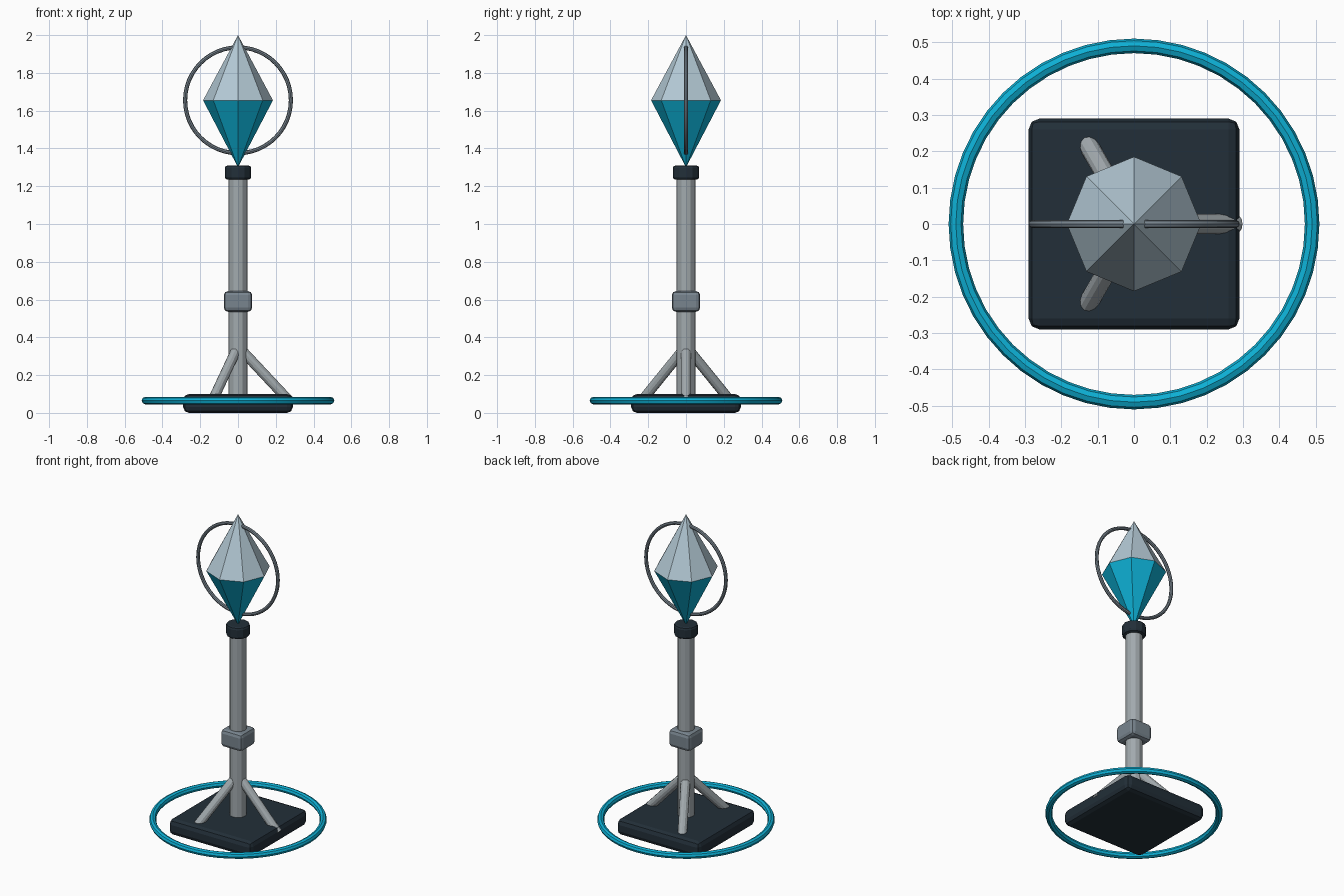
import bpy
import math
from mathutils import Vector

cube = bpy.data.objects.get("Cube")
if cube:
    bpy.data.objects.remove(cube, do_unlink=True)


def material(name, rgb):
    mat = bpy.data.materials.new(name)
    mat.use_nodes = True
    mat.diffuse_color = (*rgb, 1)
    mat.node_tree.nodes["Principled BSDF"].inputs["Base Color"].default_value = (*rgb, 1)
    return mat


navy = material("dark navy", (0.016, 0.028, 0.04))
cyan = material("bright cyan", (0.004, 0.43, 0.66))
pale = material("pale blue grey", (0.45, 0.58, 0.66))
silver = material("silver grey", (0.36, 0.4, 0.42))
steel = material("steel grey", (0.19, 0.235, 0.275))


def finish(name, mat, bevel=0):
    obj = bpy.context.object
    obj.name = name
    obj.data.materials.append(mat)
    if bevel:
        mod = obj.modifiers.new("soft edges", "BEVEL")
        mod.width = bevel
        mod.segments = 2
        mod.limit_method = "ANGLE"
        mod.angle_limit = math.radians(50)
    return obj


def box(name, size, bottom, top, mat, bevel):
    bpy.ops.mesh.primitive_cube_add(size=1, location=(0, 0, (bottom + top) / 2))
    bpy.context.object.scale = (size, size, top - bottom)
    bpy.ops.object.transform_apply(location=False, rotation=False)
    return finish(name, mat, bevel)


def rod(name, start, end, radius, mat, bevel=0):
    start, end = Vector(start), Vector(end)
    axis = end - start
    # A quarter turn puts a vertex of the twelve-sided section on each axis
    bpy.ops.mesh.primitive_cylinder_add(
        vertices=12, radius=radius, depth=axis.length, location=(start + end) / 2,
        rotation=axis.to_track_quat("Z", "Y").to_euler())
    return finish(name, mat, bevel)


def ring(name, z, major, minor, mat, tilt=0):
    bpy.ops.mesh.primitive_torus_add(
        major_radius=major, minor_radius=minor, major_segments=48, minor_segments=8,
        location=(0, 0, z), rotation=(tilt, 0, 0))
    bpy.ops.object.shade_smooth_by_angle(angle=math.radians(30))
    return finish(name, mat)


# Base and the ring around it
box("base", 0.58, 0, 0.1, navy, 0.03)
ring("ground_ring", 0.065, 0.49, 0.02, cyan)

# Post with collar and cap
rod("post", (0, 0, 0.08), (0, 0, 1.25), 0.05, silver)
box("collar", 0.15, 0.535, 0.645, steel, 0.022)
rod("cap", (0, 0, 1.235), (0, 0, 1.31), 0.07, navy, 0.014)

# Three braces from post to base
for i in range(3):
    a = math.radians(120 * i)
    c, s = math.cos(a), math.sin(a)
    rod(f"brace_{i + 1}", (0.026 * c, 0.026 * s, 0.325),
        (0.279 * c, 0.279 * s, 0.055), 0.027, silver)

# Two-tone crystal: pale upper half, cyan lower half
for name, mid, height, r1, r2, mat in (
        ("crystal_top", 1.655, 0.345, 0.185, 0, pale),
        ("crystal_bottom", 1.3, 0.355, 0, 0.185, cyan)):
    bpy.ops.mesh.primitive_cone_add(
        vertices=8, radius1=r1, radius2=r2, depth=height, end_fill_type="NOTHING",
        location=(0, 0, mid + height / 2))
    finish(name, mat)

# Upright halo around the crystal
ring("halo", 1.655, 0.28, 0.011, steel, math.radians(90))
